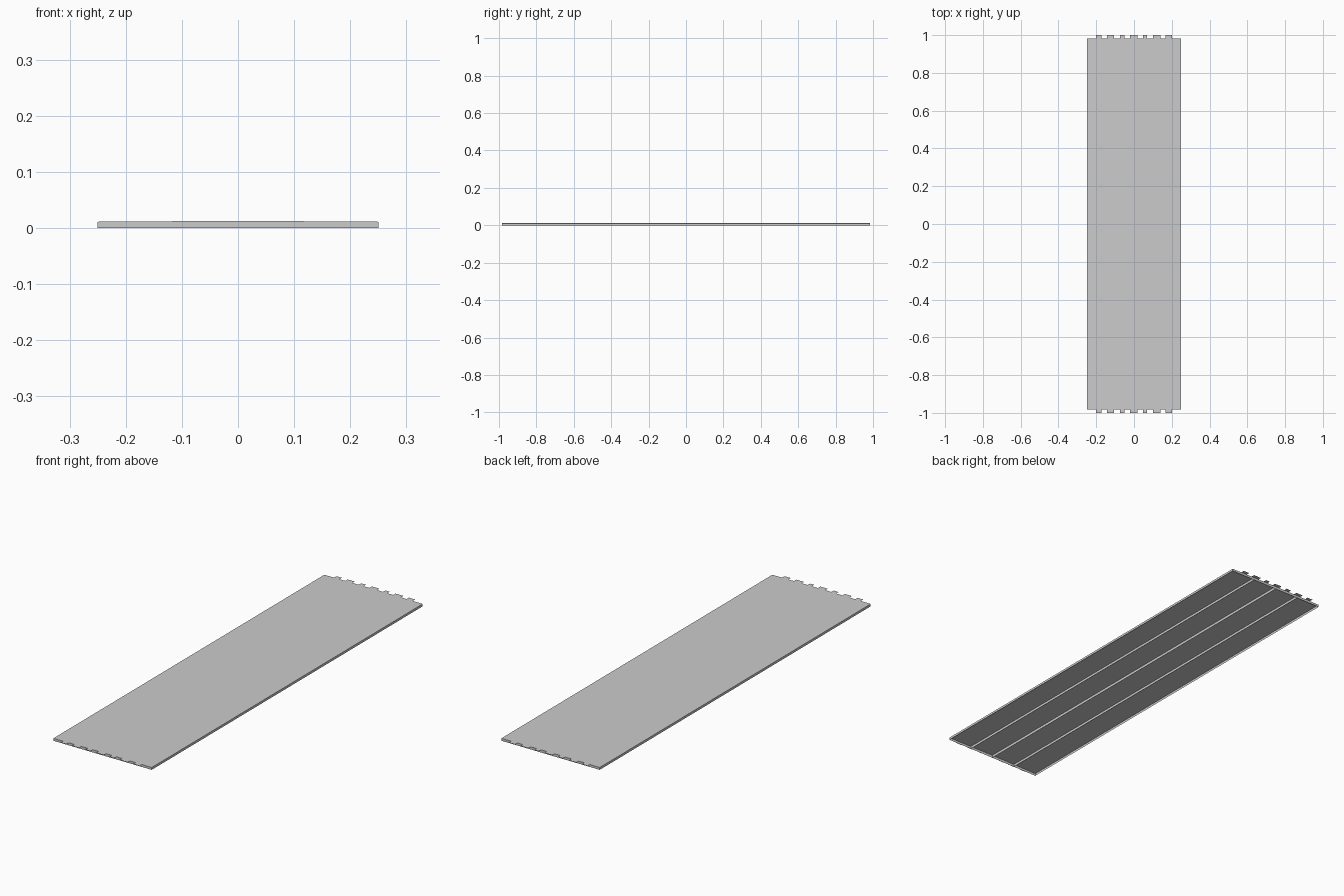
import bpy

if "Cube" in bpy.data.objects:
    bpy.data.objects.remove(bpy.data.objects["Cube"])

HALF_L = 0.983
TIP = 1.0
XS = [-0.25, -0.125, 0.0, 0.125, 0.25]


def crown(x):
    # gentle camber across the width
    return 0.0127 - 0.0017 * abs(x) / 0.25


def sheet(name, quads):
    verts, faces = [], []
    for q in quads:
        faces.append(tuple(range(len(verts), len(verts) + 4)))
        verts += q
    me = bpy.data.meshes.new(name)
    me.from_pydata(verts, [], faces)
    ob = bpy.data.objects.new(name, me)
    bpy.context.collection.objects.link(ob)
    return ob


# Cambered deck made of four long strips, open underneath
sheet("deck", [[(a, -HALF_L, crown(a)), (b, -HALF_L, crown(b)),
                (b, HALF_L, crown(b)), (a, HALF_L, crown(a))]
               for a, b in zip(XS, XS[1:])])


# Long side skirts and the three ribs under the strip joints
def long_wall(x, s):
    q = [(x, -HALF_L, 0), (x, HALF_L, 0), (x, HALF_L, crown(x)), (x, -HALF_L, crown(x))]
    return q if s > 0 else q[::-1]


sheet("side_skirts", [long_wall(-0.25, -1), long_wall(0.25, 1)])
sheet("joint_ribs", [long_wall(x, 1) for x in XS[1:-1]])

# End skirts
ends = []
for s in (-1, 1):
    for a, b in zip(XS, XS[1:]):
        q = [(a, s * HALF_L, 0), (b, s * HALF_L, 0),
             (b, s * HALF_L, crown(b)), (a, s * HALF_L, crown(a))]
        ends.append(q if s < 0 else q[::-1])
sheet("end_skirts", ends)

# Thin joining tabs at both ends
spans = [(-0.2, -0.172), (-0.143, -0.107), (-0.075, -0.05), (-0.02, 0.018),
         (0.048, 0.07), (0.1, 0.14), (0.168, 0.2)]
tabs = []
for s in (-1, 1):
    for a, b in spans:
        q = [(a, s * HALF_L, crown(a)), (b, s * HALF_L, crown(b)),
             (b, s * TIP, crown(b)), (a, s * TIP, crown(a))]
        tabs.append(q if s > 0 else q[::-1])
sheet("end_tabs", tabs)
